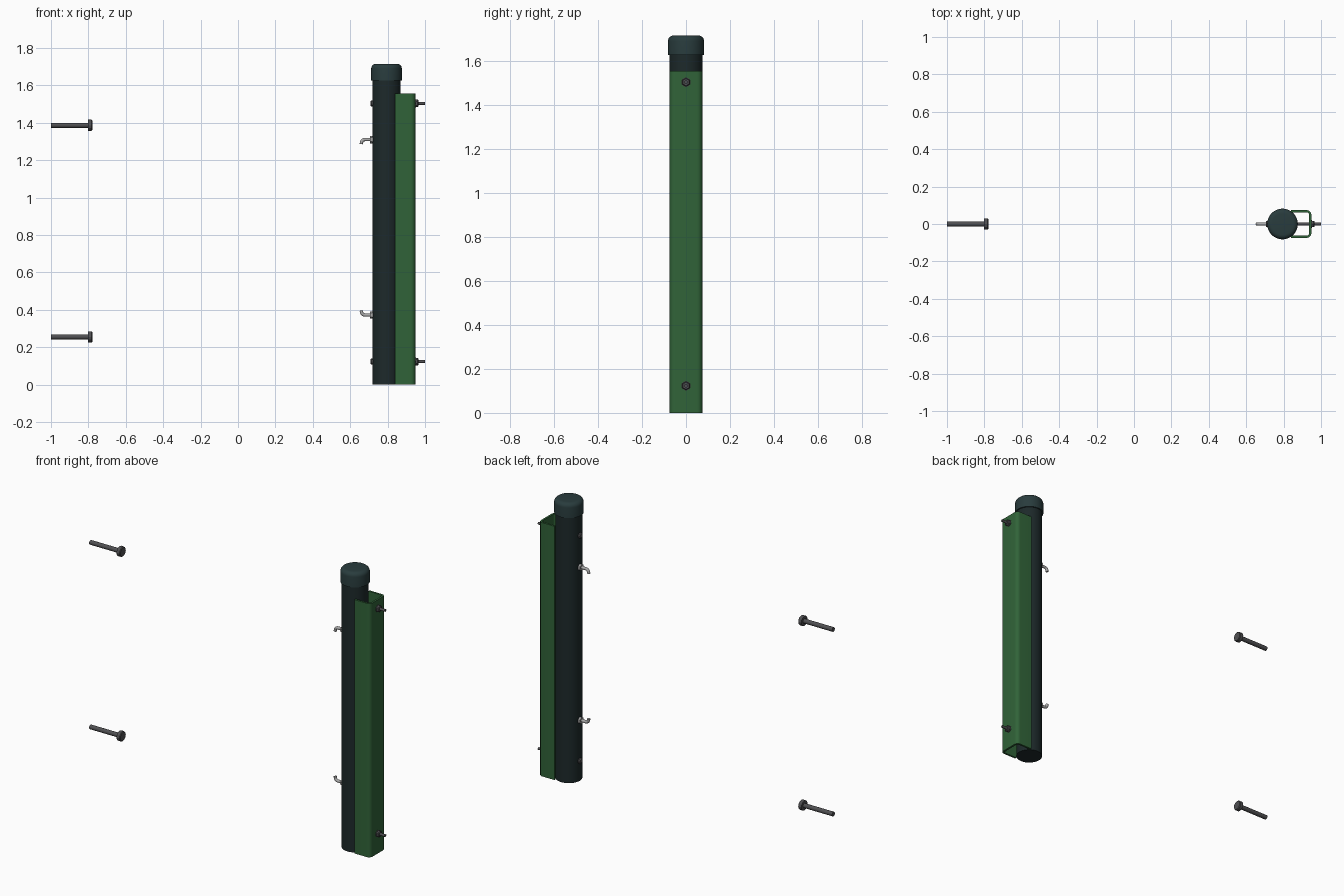
import bpy, bmesh, math
from mathutils import Vector, Matrix

if "Cube" in bpy.data.objects:
    bpy.data.objects.remove(bpy.data.objects["Cube"])

PX, PR = 0.794, 0.075   # post axis x and radius


def material(name, rgb):
    m = bpy.data.materials.new(name)
    m.diffuse_color = (*rgb, 1)
    m.use_nodes = True
    m.node_tree.nodes["Principled BSDF"].inputs["Base Color"].default_value = m.diffuse_color
    return m


black = material("black_green", (0.012, 0.022, 0.023))
cap_mat = material("cap_green", (0.022, 0.045, 0.047))
green = material("green", (0.03, 0.125, 0.04))
steel = material("dark_steel", (0.08, 0.08, 0.085))
zinc = material("zinc", (0.4, 0.4, 0.4))


def finish(name, bm, mat, angle=35):
    bmesh.ops.recalc_face_normals(bm, faces=bm.faces)
    me = bpy.data.meshes.new(name)
    bm.to_mesh(me)
    bm.free()
    ob = bpy.data.objects.new(name, me)
    bpy.context.collection.objects.link(ob)
    me.materials.append(mat)
    bpy.ops.object.select_all(action='DESELECT')
    ob.select_set(True)
    bpy.context.view_layer.objects.active = ob
    bpy.ops.object.shade_smooth_by_angle(angle=math.radians(angle))
    return ob


def lathe(bm, profile, n, origin, along_x=False, spin=0.0):
    """Revolve (radius, height) points, capping both ends."""
    turn = Matrix.Rotation(math.pi / 2, 3, 'Y') if along_x else Matrix.Identity(3)
    rings = []
    for r, h in profile:
        ring = []
        for i in range(n):
            a = 2 * math.pi * i / n + spin
            p = turn @ Vector((r * math.cos(a), r * math.sin(a), h))
            ring.append(bm.verts.new(p + Vector(origin)))
        rings.append(ring)
    for a, b in zip(rings, rings[1:]):
        for i in range(n):
            j = (i + 1) % n
            bm.faces.new((a[i], a[j], b[j], b[i]))
    bm.faces.new(rings[0][::-1])
    bm.faces.new(rings[-1])


def arc(cx, cy, r, a0, a1, n):
    return [(cx + r * math.cos(math.radians(a0 + (a1 - a0) * i / n)),
             cy + r * math.sin(math.radians(a0 + (a1 - a0) * i / n))) for i in range(n + 1)]


# round post and its cap with a rounded rim
bm = bmesh.new()
lathe(bm, [(PR, 0), (PR, 1.65)], 48, (PX, 0, 0))
finish("post", bm, black)
bm = bmesh.new()
lathe(bm, [(PR, 1.627), (0.082, 1.627)] + arc(0.057, 1.69, 0.025, 0, 90, 6), 48, (PX, 0, 0))
finish("post_cap", bm, cap_mat)

# U-shaped stop channel, open towards the post
X0, X1, HY, T, R = 0.84, 0.948, 0.074, 0.012, 0.024
outer = [(X0, -HY)] + arc(X1 - R, -HY + R, R, -90, 0, 6) + arc(X1 - R, HY - R, R, 0, 90, 6) + [(X0, HY)]
ri = R - T
inner = [(X0, -HY + T)] + arc(X1 - R, -HY + R, ri, -90, 0, 6) + arc(X1 - R, HY - R, ri, 0, 90, 6) + [(X0, HY - T)]
bm = bmesh.new()
loops = [[[bm.verts.new((x, y, z)) for x, y in pts] for z in (0, 1.555)] for pts in (outer, inner)]
(ob_, ot), (ib, it) = loops
for k in range(len(outer) - 1):
    for a, b in ((ob_, ot), (it, ib), (ib, ob_), (ot, it)):
        bm.faces.new((a[k], a[k + 1], b[k + 1], b[k]))
for k in (0, -1):
    bm.faces.new((ob_[k], ot[k], it[k], ib[k]))
finish("stop_channel", bm, green)

# through bolts joining post and channel, with hex nuts
for tag, z in (("lower", 0.123), ("upper", 1.503)):
    bm = bmesh.new()
    lathe(bm, [(0.008, 0.715), (0.008, 1.0)], 16, (0, 0, z), True)
    lathe(bm, [(0.012, 0.709), (0.017, 0.714), (0.017, 0.726)], 16, (0, 0, z), True)
    lathe(bm, [(0.021, X1 - 0.001), (0.021, 0.951)], 20, (0, 0, z), True)
    lathe(bm, [(0.02, 0.951), (0.02, 0.961), (0.016, 0.965)], 6, (0, 0, z), True)
    finish(tag + "_through_bolt", bm, steel)

# bent hooks on the post: rod swept along a quarter-bend, with a collar
for tag, z, s in (("lower", 0.372, 1), ("upper", 1.31, -1)):
    path = [(0.735, 0), (0.685, 0)] + [(0.678 - 0.018 * math.sin(t * math.pi / 10),
            0.018 * (1 - math.cos(t * math.pi / 10))) for t in range(6)] + [(0.659, 0.024)]
    bm = bmesh.new()
    rings = []
    for k, (x, h) in enumerate(path):
        p, q = path[max(k - 1, 0)], path[min(k + 1, len(path) - 1)]
        d = Vector((q[0] - p[0], 0, s * (q[1] - p[1]))).normalized()
        side = Vector((0, 1, 0))
        up = d.cross(side)
        c = Vector((x, 0, z + s * h))
        rings.append([bm.verts.new(c + 0.009 * (math.cos(i * math.pi / 6) * side + math.sin(i * math.pi / 6) * up))
                      for i in range(12)])
    for a, b in zip(rings, rings[1:]):
        for i in range(12):
            j = (i + 1) % 12
            bm.faces.new((a[i], a[j], b[j], b[i]))
    bm.faces.new(rings[0])
    bm.faces.new(rings[-1])
    lathe(bm, [(0.02, 0.706), (0.02, 0.724)], 6, (0, 0, z), True)
    finish(tag + "_hook", bm, zinc)

# loose anchor bolts on the opposite side
for tag, z in (("lower", 0.255), ("upper", 1.386)):
    bm = bmesh.new()
    lathe(bm, [(0.0135, -1.0), (0.0135, -0.8)], 20, (0, 0, z), True)
    lathe(bm, [(0.03, -0.803), (0.03, -0.783), (0.026, -0.779)], 12, (0, 0, z), True)
    finish(tag + "_anchor_bolt", bm, steel, 25)
